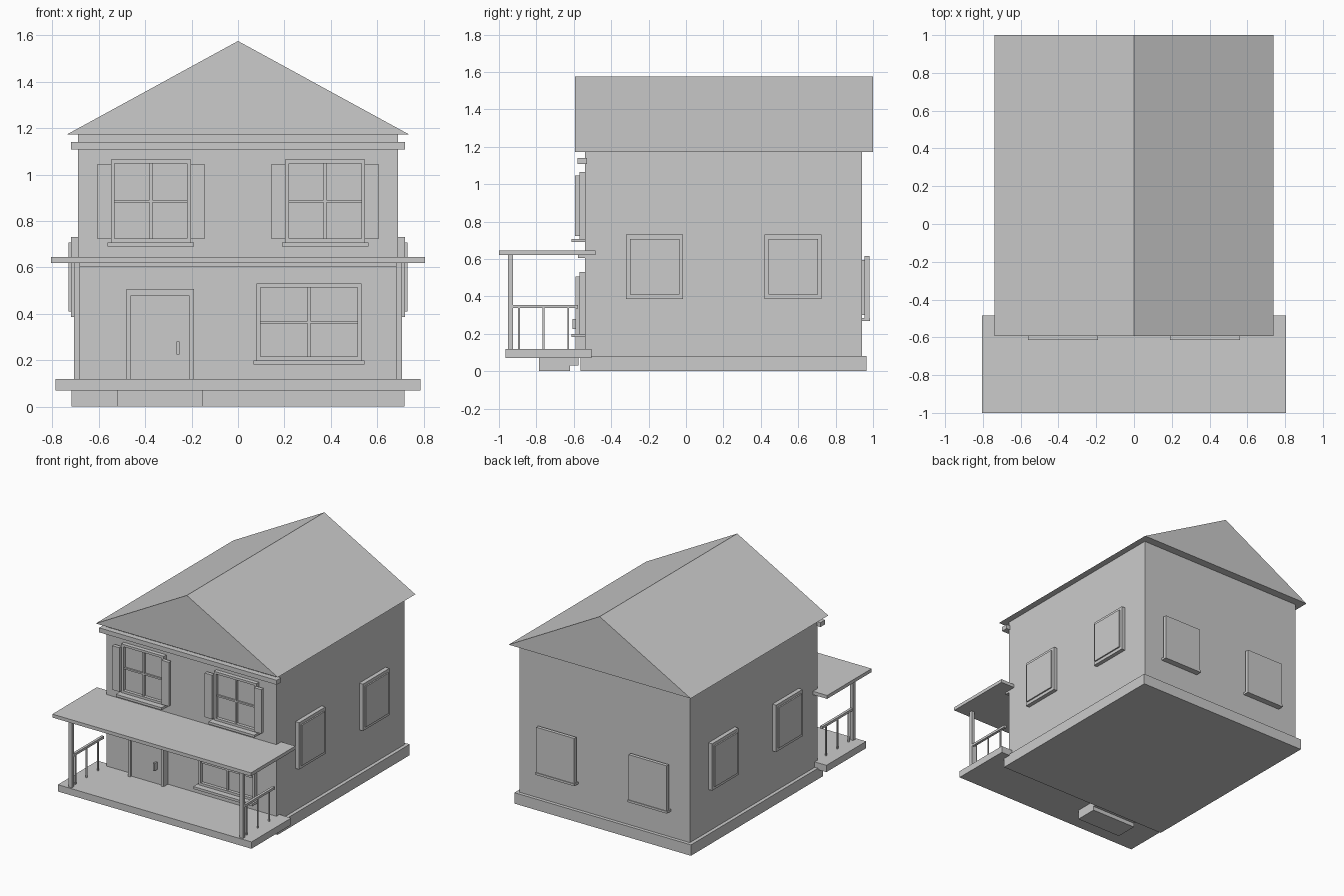
import bpy, bmesh

if "Cube" in bpy.data.objects:
    bpy.data.objects.remove(bpy.data.objects["Cube"])


def boxes(name, items):
    """One object made of boxes given as (x0, x1, y0, y1, z0, z1)."""
    bm = bmesh.new()
    for x0, x1, y0, y1, z0, z1 in items:
        vs = bmesh.ops.create_cube(bm, size=1)["verts"]
        for v in vs:
            v.co = (x1 if v.co.x > 0 else x0,
                    y1 if v.co.y > 0 else y0,
                    z1 if v.co.z > 0 else z0)
    return finish(name, bm)


def finish(name, bm):
    bmesh.ops.recalc_face_normals(bm, faces=bm.faces)
    me = bpy.data.meshes.new(name)
    bm.to_mesh(me)
    bm.free()
    ob = bpy.data.objects.new(name, me)
    bpy.context.collection.objects.link(ob)
    return ob


def mirror_x(ob):
    m = ob.modifiers.new("mirror", "MIRROR")
    m.use_axis[0] = True
    return ob


def front_window(name, x0, x1, z0, z1, xm, zm):
    """Frame, cross bars, pane and sill on the front wall."""
    t, y0, y1 = 0.017, -0.57, -0.535
    frame = boxes(name + "_frame", [
        (x0, x0 + t, y0, y1, z0, z1), (x1 - t, x1, y0, y1, z0, z1),
        (x0 + t, x1 - t, y0, y1, z1 - t, z1), (x0 + t, x1 - t, y0, y1, z0, z0 + t)])
    bars = boxes(name + "_bars", [
        (xm - .006, xm + .006, -0.56, y1, z0 + t, z1 - t),
        (x0 + t, x1 - t, -0.559, y1, zm - .006, zm + .006)])
    pane = boxes(name + "_pane", [(x0 + t, x1 - t, -0.547, y1, z0 + t, z1 - t)])
    sill = boxes(name + "_sill", [(x0 - .013, x1 + .013, -0.613, y1, z0 - .018, z0)])
    return [frame, bars, pane, sill]


# House body, base and gable roof
boxes("walls", [(-0.69, 0.69, -0.54, 0.94, 0.02, 1.18)])
boxes("foundation", [(-0.716, 0.716, -0.563, 0.965, 0, 0.08)])
bm = bmesh.new()
gable = bm.faces.new([bm.verts.new((x, -0.593, z))
                      for x, z in ((-0.738, 1.172), (0.738, 1.172), (0, 1.575))])
ext = bmesh.ops.extrude_face_region(bm, geom=[gable])["geom"]
bmesh.ops.translate(bm, vec=(0, 1.593, 0),
                    verts=[g for g in ext if isinstance(g, bmesh.types.BMVert)])
if len(bm.faces) == 4:
    bm.faces.new(gable.verts)
finish("roof", bm)
boxes("eave_trim", [(-0.72, 0.72, -0.58, -0.53, 1.107, 1.14)])

# Porch floor, roof, ledger and step
boxes("porch_floor", [(-0.785, 0.785, -0.965, -0.505, 0.07, 0.12)])
boxes("porch_roof", [(-0.805, 0.805, -1.0, -0.485, 0.62, 0.645)])
boxes("porch_ledger", [(-0.69, 0.69, -0.577, -0.53, 0.605, 0.622)])
boxes("step", [(-0.52, -0.15, -0.785, -0.62, 0, 0.07),
               (-0.52, -0.15, -0.62, -0.575, 0.03, 0.07)])

# Porch posts and side railings
mirror_x(boxes("porch_post", [(0.68, 0.707, -0.953, -0.926, 0.12, 0.622)]))
mirror_x(boxes("side_railing", [(0.684, 0.703, -0.93, -0.577, 0.337, 0.354)]))
mirror_x(boxes("balusters", [(0.689, 0.698, y - .0045, y + .0045, 0.12, 0.34)
                             for y in (-0.893, -0.762, -0.63)]))
mirror_x(boxes("wall_railing_post", [(0.684, 0.703, -0.59, -0.577, 0.335, 0.355)]))

# Door with frame and handle
boxes("door_frame", [(-0.48, -0.46, -0.59, -0.535, 0.12, 0.507),
                     (-0.21, -0.19, -0.59, -0.535, 0.12, 0.507),
                     (-0.46, -0.21, -0.59, -0.535, 0.48, 0.507)])
boxes("door", [(-0.46, -0.21, -0.575, -0.535, 0.12, 0.48)])
boxes("door_handle", [(-0.264, -0.252, -0.608, -0.57, 0.225, 0.28)])

# Front windows and shutters
front_window("lower_window", 0.08, 0.532, 0.2, 0.53, 0.306, 0.364)
for part in front_window("upper_window", 0.203, 0.548, 0.708, 1.065, 0.375, 0.885):
    mirror_x(part)
mirror_x(boxes("shutters", [(x, x + 0.06, -0.593, -0.566, 0.722, 1.045)
                            for x in (0.145, 0.545)]))

# Side windows: frame with a raised panel
sides = ((-0.32, -0.015), (0.42, 0.725))
mirror_x(boxes("side_window_frames", [(0.68, 0.72, a, b, 0.387, 0.73) for a, b in sides]))
mirror_x(boxes("side_window_panels", [(0.715, 0.73, a + .02, b - .02, 0.41, 0.707)
                                      for a, b in sides]))

# Back windows: stand-off frame over a smaller panel, with sill
mirror_x(boxes("back_window_panel", [(0.24, 0.51, 0.93, 0.957, 0.3, 0.595)]))
mirror_x(boxes("back_window_frame", [(0.22, 0.53, 0.955, 0.98, 0.283, 0.615)]))
mirror_x(boxes("back_window_sill", [(0.215, 0.535, 0.935, 0.985, 0.268, 0.284)]))
